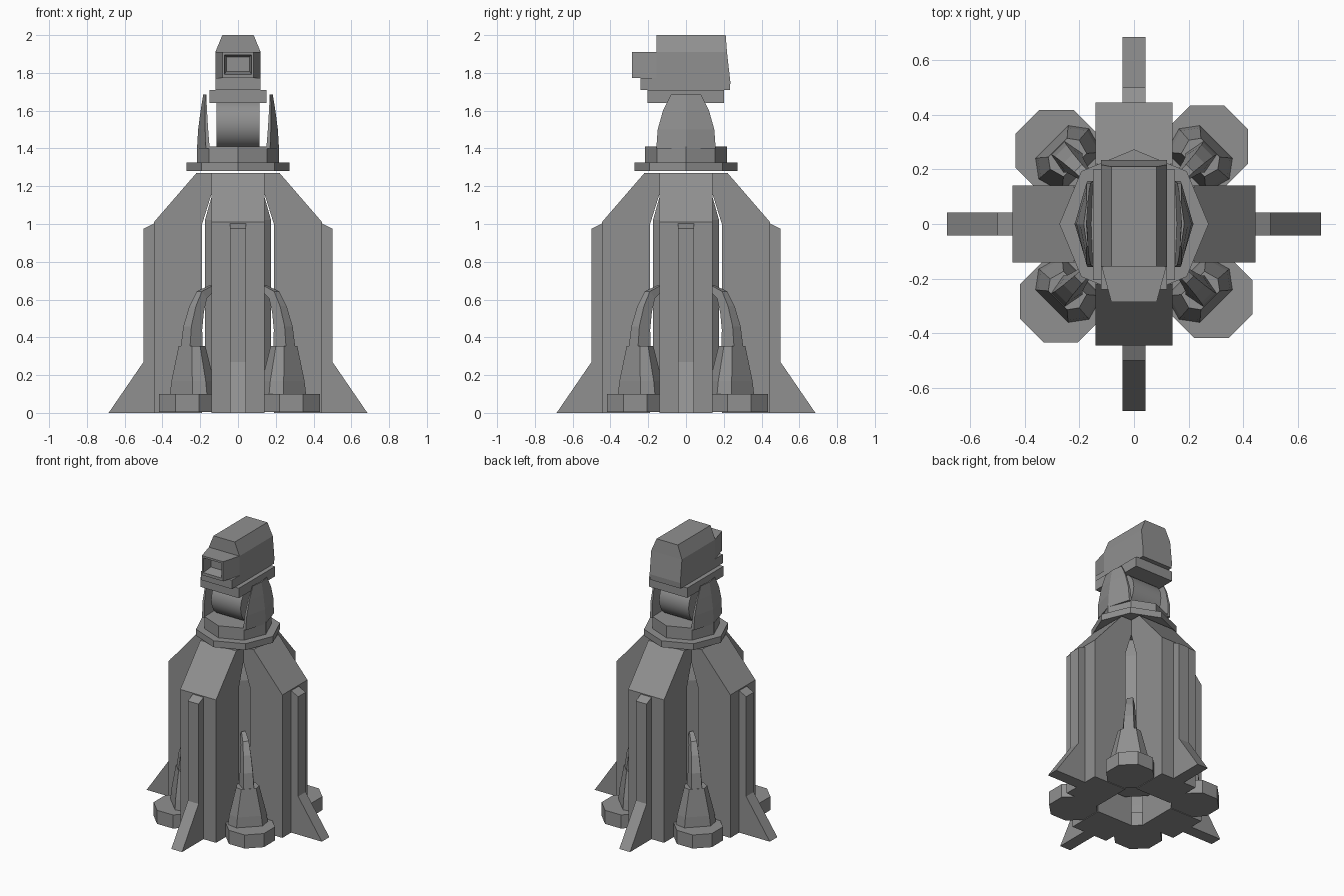
import bpy, bmesh, math
from mathutils import Matrix, Vector

if "Cube" in bpy.data.objects:
    bpy.data.objects.remove(bpy.data.objects["Cube"], do_unlink=True)

GREY = (0.28, 0.28, 0.28, 1)
metal = bpy.data.materials.new("grey_metal")
metal.diffuse_color = GREY
metal.use_nodes = True
metal.node_tree.nodes["Principled BSDF"].inputs["Base Color"].default_value = GREY


def finish(name, bm, angle=0.0):
    """Turn a bmesh into a named, coloured object, turned by angle about z."""
    bmesh.ops.recalc_face_normals(bm, faces=bm.faces)
    bm.transform(Matrix.Rotation(angle, 4, "Z"))
    mesh = bpy.data.meshes.new(name)
    bm.to_mesh(mesh)
    bm.free()
    mesh.materials.append(metal)
    obj = bpy.data.objects.new(name, mesh)
    bpy.context.collection.objects.link(obj)
    return obj


def loft(name, rings, angle=0.0):
    """Join rings of equal point count into a capped solid."""
    bm = bmesh.new()
    loops = [[bm.verts.new(p) for p in ring] for ring in rings]
    n = len(loops[0])
    for a, b in zip(loops, loops[1:]):
        for i in range(n):
            j = (i + 1) % n
            bm.faces.new((a[i], a[j], b[j], b[i]))
    bm.faces.new(loops[0])
    bm.faces.new(loops[-1])
    return finish(name, bm, angle)


def slab(name, profile, half, angle=0.0):
    """Extrude a (radius, z) profile sideways."""
    return loft(name, [[(r, s * half, z) for r, z in profile] for s in (-1, 1)], angle)


def octagon(radius, z, turn=0.0, cx=0.0, cy=0.0):
    return [(cx + radius * math.cos(turn + k * math.pi / 4),
             cy + radius * math.sin(turn + k * math.pi / 4), z) for k in range(8)]


FLAT = math.pi / 8
TO_CORNER = 1 / math.cos(FLAT)

# Central column between the four arms
loft("core_column", [octagon(r * TO_CORNER, z, FLAT)
                     for r, z in ((0.175, 0.18), (0.175, 1.02), (0.13, 1.18))])

ARM = [(0.19, 0), (0.445, 0), (0.445, 1.01), (0.22, 1.27), (0, 1.27),
       (0, 1.16), (0.14, 1.16), (0.19, 1.0)]
FIN = [(0.43, 0), (0.685, 0), (0.5, 0.27), (0.5, 0.975), (0.44, 1.005), (0.43, 1.005)]


def block_ring(inner, outer, half, z):
    mid = inner + (outer - inner) * 0.6
    return [(inner, -half * 0.8, z), (mid, -half, z), (outer, -half * 0.65, z),
            (outer, half * 0.65, z), (mid, half, z), (inner, half * 0.8, z)]


# Horn stations: radius, height, half width, half thickness, lean of the section
HORN = [(0.355, 0.34, 0.05, 0.04, 0.0), (0.345, 0.45, 0.043, 0.035, 0.25),
        (0.315, 0.55, 0.035, 0.029, 0.55), (0.275, 0.625, 0.028, 0.023, 0.9),
        (0.2, 0.66, 0.02, 0.015, 1.35)]


def horn_ring(r, z, w, t, lean):
    dr, dz = t * math.cos(lean), t * math.sin(lean)
    return [(r - dr, -w, z - dz), (r + dr, -w * 0.7, z + dz),
            (r + dr, w * 0.7, z + dz), (r - dr, w, z - dz)]


for k, side in enumerate(("left", "back", "right", "front")):
    turn = k * math.pi / 2
    diagonal = turn + math.pi / 4
    # Tower arm and its stabilising fin
    slab(side + "_arm", ARM, 0.14, turn)
    slab(side + "_fin", FIN, 0.042, turn)
    # Foot pad, tapered anchor block and curved horn between arms
    loft(side + "_foot_pad", [octagon(0.15 * TO_CORNER, z, FLAT, 0.268, 0.283)
                              for z in (0.004, 0.1)], turn)
    loft(side + "_anchor_block", [block_ring(0.27, 0.425, 0.13, 0.1),
                                  block_ring(0.275, 0.42, 0.12, 0.17),
                                  block_ring(0.305, 0.395, 0.075, 0.355)], diagonal)
    loft(side + "_anchor_horn", [horn_ring(*s) for s in HORN], diagonal)

# Turntable
loft("turntable_plate", [octagon(0.273, z) for z in (1.28, 1.325)])
loft("turntable_ring", [octagon(0.218, z) for z in (1.325, 1.41)])

# Curved cheeks: height, half depth, inner x, outer x
CHEEK = [(1.40, 0.157, 0.15, 0.217), (1.50, 0.15, 0.158, 0.211),
         (1.60, 0.122, 0.164, 0.198), (1.685, 0.08, 0.168, 0.184)]
for side, s in (("left", 1), ("right", -1)):
    loft(side + "_cheek", [[(s * xi, -d, z), (s * (xi + (xo - xi) * 0.3), -d, z),
                            (s * xo, 0, z), (s * (xi + (xo - xi) * 0.3), d, z),
                            (s * xi, d, z), (s * (xi + 0.006), 0, z)]
                           for z, d, xi, xo in CHEEK])

# Pivot drum lying across the turntable
bm = bmesh.new()
bmesh.ops.create_cone(bm, cap_ends=True, segments=32, radius1=0.135, radius2=0.135, depth=0.23)
bm.transform(Matrix.Translation((0, 0, 1.53)) @ Matrix.Rotation(math.pi / 2, 4, "Y"))
drum = finish("pivot_drum", bm)
bpy.ops.object.select_all(action="DESELECT")
drum.select_set(True)
bpy.context.view_layer.objects.active = drum
bpy.ops.object.shade_smooth_by_angle(angle=math.radians(35))


def box_ring(x, y0, y1, z):
    return [(-x, y0, z), (x, y0, z), (x, y1, z), (-x, y1, z)]


# Head: base plate, chin and chamfered housing
loft("head_base", [box_ring(0.15, -0.205, 0.2, z) for z in (1.64, 1.71)])
loft("head_chin", [box_ring(0.12, -0.24, 0.1, z) for z in (1.71, 1.772)])
loft("head_housing", [box_ring(0.12, -0.155, 0.232, 1.71), box_ring(0.12, -0.155, 0.235, 1.75),
                      box_ring(0.12, -0.155, 0.217, 1.91), box_ring(0.083, -0.155, 0.21, 2.0)])

# Snout with a recessed opening in its front face
bm = bmesh.new()
rings = [[bm.verts.new((sx * x, y, z)) for sx, z in ((-1, z0), (1, z0), (1, z1), (-1, z1))]
         for x, y, z0, z1 in ((0.12, -0.15, 1.772, 1.91), (0.083, -0.285, 1.772, 1.91),
                              (0.072, -0.285, 1.792, 1.896), (0.062, -0.215, 1.808, 1.885))]
for a, b in zip(rings, rings[1:]):
    for i in range(4):
        bm.faces.new((a[i], a[(i + 1) % 4], b[(i + 1) % 4], b[i]))
bm.faces.new(rings[0])
bm.faces.new(rings[-1])
finish("head_snout", bm)
